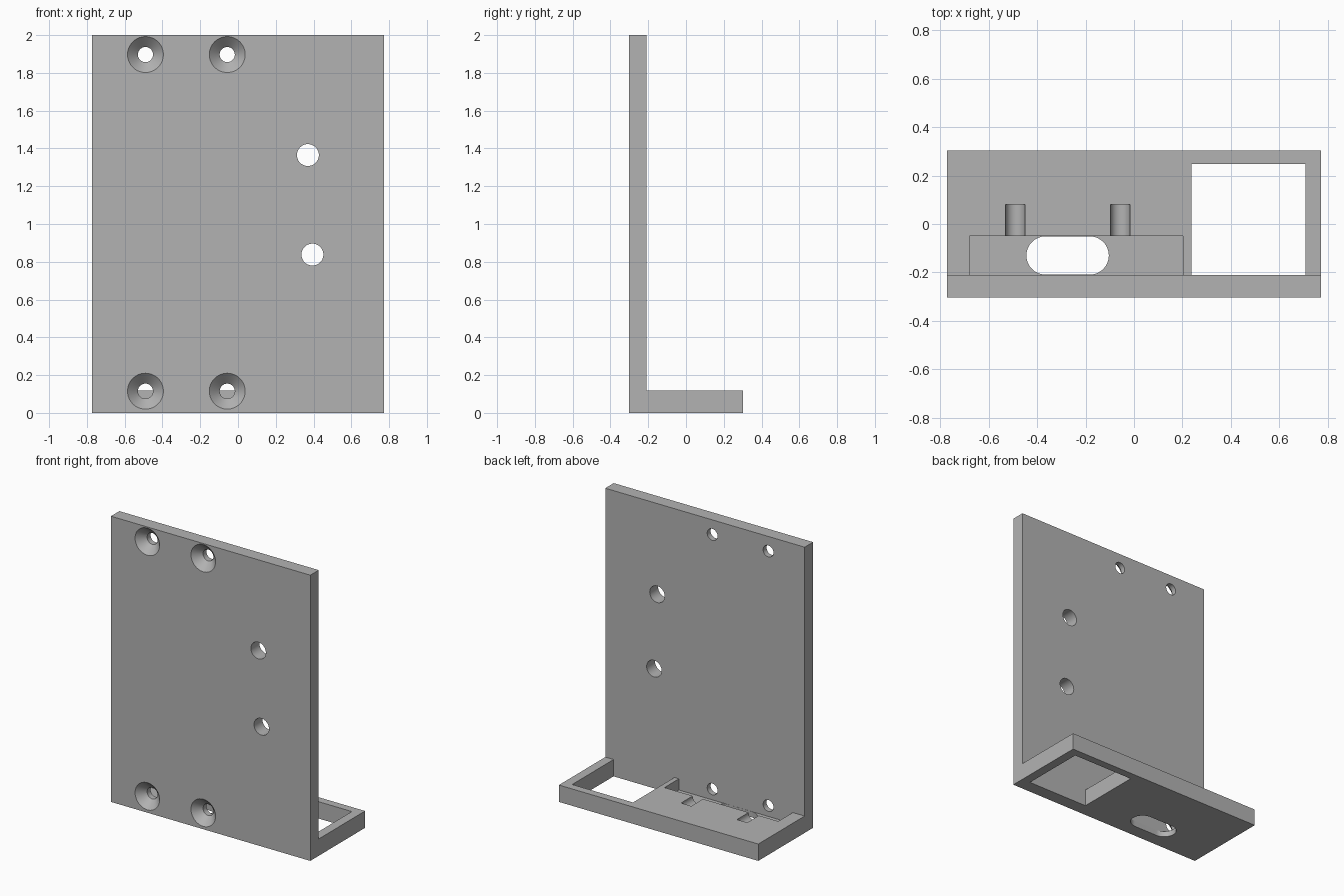
import bpy
from math import radians

if "Cube" in bpy.data.objects:
    bpy.data.objects.remove(bpy.data.objects["Cube"], do_unlink=True)

grey = bpy.data.materials.new("plain grey")
grey.use_nodes = True
colour = (0.45, 0.45, 0.45, 1)
grey.diffuse_color = colour
grey.node_tree.nodes["Principled BSDF"].inputs["Base Color"].default_value = colour

HALF_W, FRONT, PLATE_BACK, BACK = 0.772, -0.303, -0.21, 0.303
BASE_TOP = 0.118


def box(name, x, y, z):
    """Box spanning the given (low, high) ranges."""
    bpy.ops.mesh.primitive_cube_add(size=1, location=[(a + b) / 2 for a, b in (x, y, z)])
    ob = bpy.context.object
    ob.name = name
    ob.scale = [b - a for a, b in (x, y, z)]
    bpy.ops.object.transform_apply(location=True, rotation=True, scale=True)
    ob.data.materials.append(grey)
    return ob


def cone_y(name, x, z, y0, y1, r0, r1):
    """Cone or cylinder running along y from y0 to y1."""
    bpy.ops.mesh.primitive_cone_add(vertices=64, radius1=r0, radius2=r1, depth=y1 - y0,
                                    location=(x, (y0 + y1) / 2, z),
                                    rotation=(radians(-90), 0, 0))
    ob = bpy.context.object
    ob.name = name
    ob.data.materials.append(grey)
    return ob


def post(name, x, y, r, z0, z1):
    bpy.ops.mesh.primitive_cylinder_add(vertices=64, radius=r, depth=z1 - z0,
                                        location=(x, y, (z0 + z1) / 2))
    ob = bpy.context.object
    ob.name = name
    ob.data.materials.append(grey)
    return ob


def cut(target, cutter):
    """Subtract the cutter and remove it."""
    cutter.hide_render = True
    mod = target.modifiers.new("cut", 'BOOLEAN')
    mod.operation, mod.solver, mod.object = 'DIFFERENCE', 'EXACT', cutter
    bpy.ops.object.select_all(action='DESELECT')
    bpy.context.view_layer.objects.active = target
    target.select_set(True)
    bpy.ops.object.modifier_apply(modifier=mod.name)
    bpy.data.objects.remove(cutter, do_unlink=True)


# Upright plate and foot
plate = box("back_plate", (-HALF_W, HALF_W), (FRONT, PLATE_BACK), (0, 2))
foot = box("foot_shelf", (-HALF_W, HALF_W), (PLATE_BACK, BACK), (0, BASE_TOP))

# Rectangular window, recess behind the plate, and rounded slot in its floor
cut(foot, box("window_cutter", (0.237, 0.708), (-0.4, 0.248), (-0.1, 0.3)))
cut(foot, box("recess_cutter", (-0.68, 0.202), (-0.4, -0.05), (0.04, 0.3)))
slot_y, slot_r = -0.13, 0.079
cut(foot, box("slot_cutter", (-0.365, -0.183), (slot_y - slot_r, slot_y + slot_r), (-0.1, 0.08)))
for x in (-0.365, -0.183):
    cut(foot, post("slot_end_cutter", x, slot_y, slot_r, -0.1, 0.09))

# Countersunk screw holes; the lower pair continues as grooves in the foot
for x in (-0.49, -0.057):
    for z in (0.115, 1.897):
        cut(plate, cone_y("screw_cutter", x, z, -0.5, 0, 0.04, 0.04))
        cut(plate, cone_y("countersink_cutter", x, z, FRONT - 0.01, FRONT + 0.055, 0.105, 0.04))
    cut(foot, cone_y("groove_cutter", x, 0.115, -0.4, 0.08, 0.04, 0.04))

# Plain through holes
for x, z in ((0.37, 1.365), (0.394, 0.838)):
    cut(plate, cone_y("hole_cutter", x, z, -0.5, 0, 0.058, 0.058))

# Smooth bores with sharp edges
for ob in (plate, foot):
    bpy.ops.object.select_all(action='DESELECT')
    bpy.context.view_layer.objects.active = ob
    ob.select_set(True)
    bpy.ops.object.shade_smooth_by_angle(angle=radians(30))
